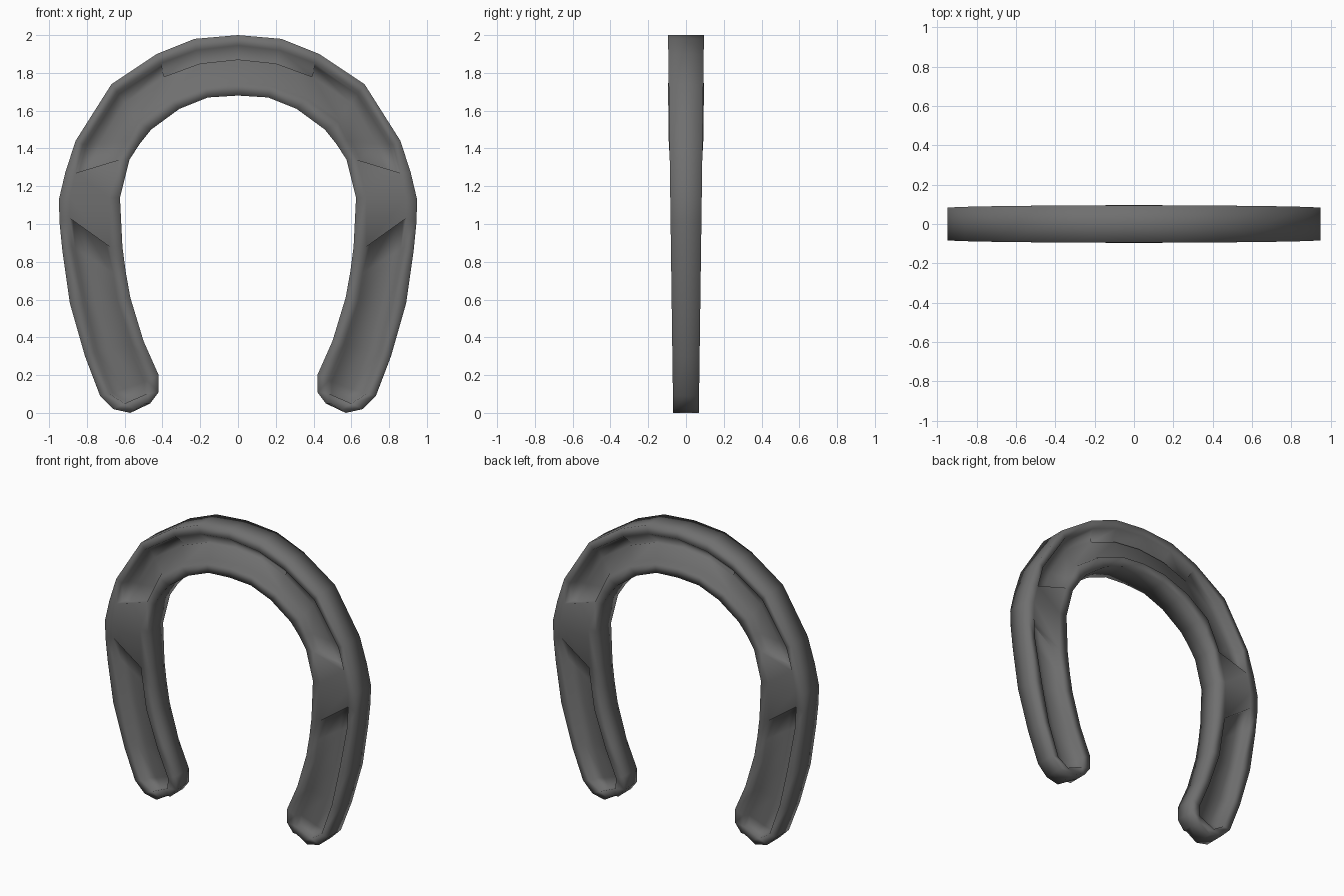
import bpy, bmesh
from mathutils import Vector

if "Cube" in bpy.data.objects:
    bpy.data.objects.remove(bpy.data.objects["Cube"])

# stations along the right half: outer edge, groove outer, groove inner, inner edge (x, z)
STATIONS = [
    ((0, 2.0), (0, 1.945), (0, 1.745), (0, 1.68)),
    ((.23, 1.98), (.22, 1.92), (.17, 1.73), (.16, 1.67)),
    ((.43, 1.90), (.41, 1.85), (.36, 1.66), (.31, 1.61)),
    ((.67, 1.74), (.64, 1.70), (.53, 1.54), (.46, 1.50)),
    ((.86, 1.44), (.82, 1.42), (.58, 1.44), (.52, 1.425)),
    ((.915, 1.27), (.86, 1.27), (.63, 1.34), (.575, 1.34)),
    ((.948, 1.13), (.89, 1.14), (.68, 1.14), (.625, 1.14)),
    ((.945, 1.01), (.89, 1.03), (.68, .88), (.612, .88)),
    ((.93, .86), (.88, .88), (.66, .74), (.595, .75)),
    ((.89, .58), (.82, .58), (.64, .60), (.57, .61)),
    ((.81, .30), (.76, .32), (.56, .36), (.50, .38)),
    ((.73, .09), (.68, .10), (.48, .17), (.42, .20)),
    ((.66, .02), (.60, .05), (.485, .10), (.42, .11)),
    ((.57, 0), (.55, .02), (.49, .05), (.465, .05)),
]
BRIDGES = (5, 6, 12)      # segments without a groove
DEPTH = .045


def rim(i, k):
    x, z = STATIONS[i][k]
    lip = .004 if k == 2 and z > 1.4 else 0
    return Vector((x, .068 + .0135 * z + lip, z))


def floor(i, t, depth=DEPTH):
    p = rim(i, 1).lerp(rim(i, 2), t)
    return Vector((p.x, p.y - depth, p.z))


def mid(p):
    return Vector((p.x, 0, p.z))


def profile(i, kind):
    o, go, gi, inn = (rim(i, k) for k in range(4))
    if kind == "bridge":
        row = [go, gi]
    elif kind == "slot":  # slanted undercut at the toe
        row = [go, floor(i, .37, .08), floor(i, .37), floor(i, .92), gi]
    else:
        row = [go, floor(i, .08), floor(i, .37), floor(i, .92), gi]
    return [mid(o), o] + row + [inn, mid(inn)]


# collect the quarter shell as polygons
polys = []
for i in range(len(STATIONS) - 1):
    kind = "slot" if i < 2 else "bridge" if i in BRIDGES else "groove"
    a, b = profile(i, kind), profile(i + 1, kind)
    for j in range(len(a) - 1):
        polys.append([a[j], a[j + 1], b[j + 1], b[j]])
for i in (5, 7, 12):      # groove end walls
    polys.append(profile(i, "groove")[2:7])
polys.append([rim(2, 1), floor(2, .08), floor(2, .37), floor(2, .37, .08)])
polys.append(profile(13, "bridge"))  # heel tip

# mirror the quarter to all four sides and weld
bm = bmesh.new()
for sx in (1, -1):
    for sy in (1, -1):
        for poly in polys:
            bm.faces.new([bm.verts.new((p.x * sx, p.y * sy, p.z)) for p in poly])
bmesh.ops.remove_doubles(bm, verts=bm.verts, dist=.0005)
bmesh.ops.recalc_face_normals(bm, faces=bm.faces)
for f in bm.faces:
    f.smooth = True
mesh = bpy.data.meshes.new("horseshoe")
bm.to_mesh(mesh)
bm.free()
iron = bpy.data.materials.new("dark iron")
iron.diffuse_color = (.16, .16, .16, 1)
iron.use_nodes = True
iron.node_tree.nodes["Principled BSDF"].inputs["Base Color"].default_value = iron.diffuse_color
mesh.materials.append(iron)
shoe = bpy.data.objects.new("horseshoe", mesh)
bpy.context.collection.objects.link(shoe)
